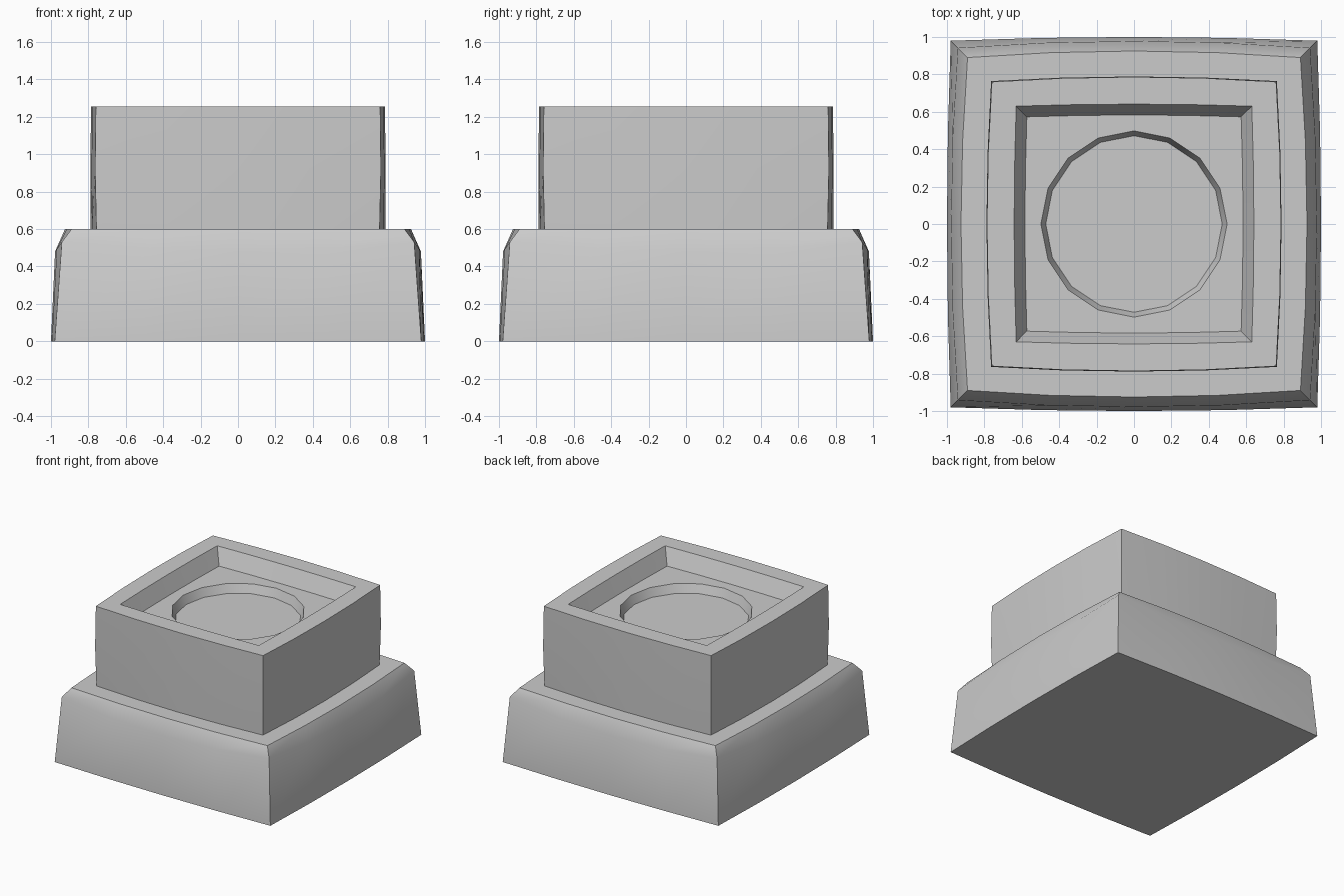
import bpy, bmesh, math

if "Cube" in bpy.data.objects:
    bpy.data.objects.remove(bpy.data.objects["Cube"])

SEG = 4  # segments per bulged side


def square_ring(corner, mid, z, z_mid=None):
    """Square outline whose sides bow outward from corner to mid distance."""
    z_mid = z if z_mid is None else z_mid
    pts = []
    for side in range(4):
        a = side * math.pi / 2
        for i in range(SEG):
            t = -1 + 2 * i / SEG
            bow = 1 - t * t
            d, s = corner + (mid - corner) * bow, t * corner
            pts.append((d * math.cos(a) - s * math.sin(a),
                        d * math.sin(a) + s * math.cos(a),
                        z + (z_mid - z) * bow))
    return pts


def circle_ring(r, z):
    n = SEG * 4
    return [(r * math.cos(-math.pi / 4 + 2 * math.pi * i / n),
             r * math.sin(-math.pi / 4 + 2 * math.pi * i / n), z) for i in range(n)]


def loft(name, rings):
    bm = bmesh.new()
    loops = [[bm.verts.new(p) for p in r] for r in rings]
    n = SEG * 4
    for a, b in zip(loops, loops[1:]):
        for i in range(n):
            j = (i + 1) % n
            bm.faces.new((a[i], a[j], b[j], b[i]))
    bm.faces.new(loops[0][::-1])
    bm.faces.new(loops[-1])
    bmesh.ops.recalc_face_normals(bm, faces=bm.faces)
    me = bpy.data.meshes.new(name)
    bm.to_mesh(me)
    bm.free()
    ob = bpy.data.objects.new(name, me)
    bpy.context.collection.objects.link(ob)
    bpy.ops.object.select_all(action='DESELECT')
    ob.select_set(True)
    bpy.context.view_layer.objects.active = ob
    bpy.ops.object.shade_smooth_by_angle(angle=math.radians(30))
    return ob


# Wide base with tapered sides and a bevelled shoulder
loft("base", [
    square_ring(0.98, 1.0, 0),
    square_ring(0.942, 0.978, 0.53, 0.48),
    square_ring(0.89, 0.925, 0.6),
])

# Upper block with a square recess and a round dish inside it
loft("upper_block", [
    square_ring(0.757, 0.788, 0.598),
    square_ring(0.764, 0.789, 0.92),
    square_ring(0.76, 0.786, 1.255),
    square_ring(0.63, 0.641, 1.255),
    square_ring(0.573, 0.583, 1.125),
    circle_ring(0.498, 1.125),
    circle_ring(0.472, 1.055),
])
